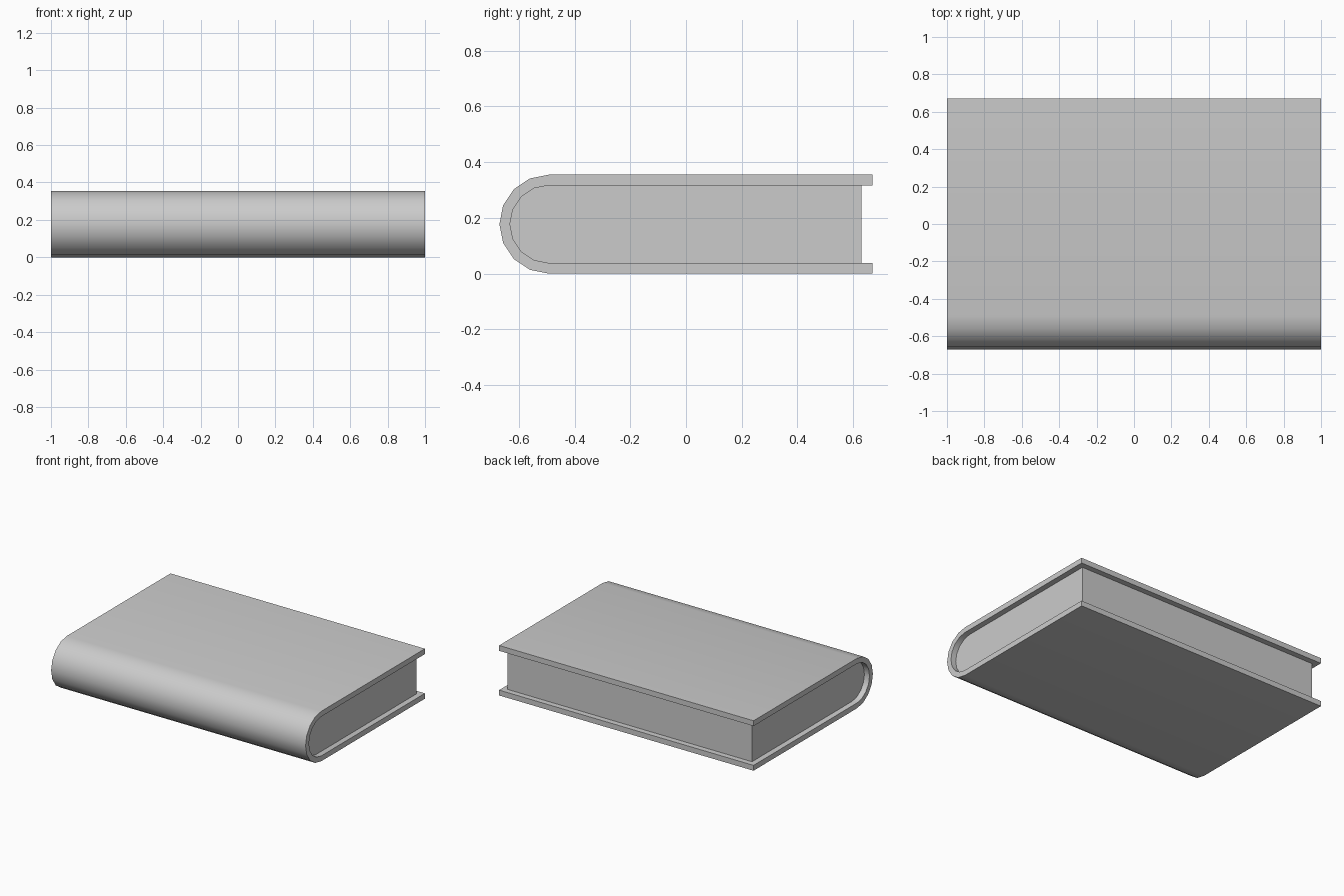
import bpy, bmesh, math

if "Cube" in bpy.data.objects:
    bpy.data.objects.remove(bpy.data.objects["Cube"])

R = 0.1775            # half the book thickness, also the outer spine radius
T = 0.038             # cover board thickness
Y_SPINE = -0.67 + R   # centre of the rounded spine
SEGMENTS = 8


def u_path(radius, y_end):
    """U-shaped path in (y, z): top fore edge, round the spine, bottom fore edge."""
    pts = [(y_end, R + radius)]
    for i in range(SEGMENTS + 1):
        a = math.pi / 2 + math.pi * i / SEGMENTS
        pts.append((Y_SPINE + radius * math.cos(a), R + radius * math.sin(a)))
    pts.append((y_end, R - radius))
    return pts


def extrude_along_x(name, profile, half_length):
    bm = bmesh.new()
    face = bm.faces.new([bm.verts.new((-half_length, y, z)) for y, z in profile])
    ext = bmesh.ops.extrude_face_region(bm, geom=[face], use_keep_orig=True)
    moved = [g for g in ext["geom"] if isinstance(g, bmesh.types.BMVert)]
    bmesh.ops.translate(bm, verts=moved, vec=(2 * half_length, 0, 0))
    bmesh.ops.recalc_face_normals(bm, faces=bm.faces)
    mesh = bpy.data.meshes.new(name)
    bm.to_mesh(mesh)
    bm.free()
    obj = bpy.data.objects.new(name, mesh)
    bpy.context.collection.objects.link(obj)
    bpy.ops.object.select_all(action='DESELECT')
    obj.select_set(True)
    bpy.context.view_layer.objects.active = obj
    bpy.ops.object.shade_smooth_by_angle(angle=math.radians(35))
    return obj


# Cover: two boards joined by the rounded spine
extrude_along_x("cover", u_path(R, 0.67) + u_path(R - T, 0.67)[::-1], 1.0)

# Page block: fills the cover, set back at both ends and the fore edge
extrude_along_x("pages", u_path(R - T + 0.003, 0.63), 0.96)
